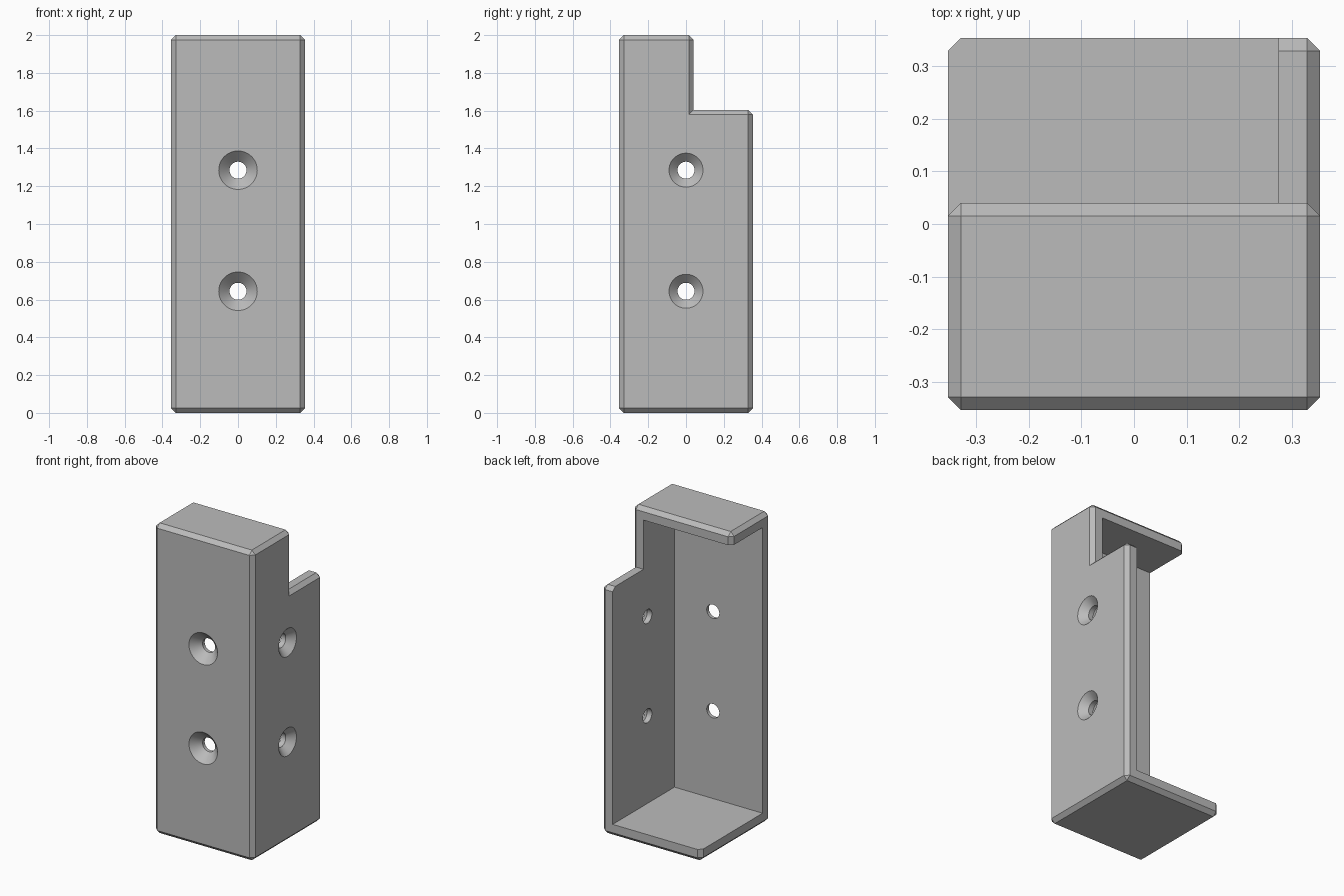
import bpy, bmesh, math
from mathutils import Vector, Matrix

cube = bpy.data.objects.get("Cube")
if cube:
    bpy.data.objects.remove(cube, do_unlink=True)

HALF = 0.354      # half width and depth
HEIGHT = 2.0
SHOULDER = 1.604  # top of the taller side wall's rear step
STEP_Y = 0.04     # rear edge of the top plate
WALL = 0.079
CHAMFER = 0.025

grey = bpy.data.materials.new("plain grey")
grey.use_nodes = True
colour = (0.5, 0.5, 0.5, 1)
grey.diffuse_color = colour
grey.node_tree.nodes["Principled BSDF"].inputs["Base Color"].default_value = colour


def new_object(name, bm):
    bmesh.ops.recalc_face_normals(bm, faces=bm.faces)
    mesh = bpy.data.meshes.new(name)
    bm.to_mesh(mesh)
    bm.free()
    mesh.materials.append(grey)
    obj = bpy.data.objects.new(name, mesh)
    bpy.context.collection.objects.link(obj)
    return obj


def box(name, low, high, chamfer=0):
    low, high = Vector(low), Vector(high)
    bm = bmesh.new()
    bmesh.ops.create_cube(bm, size=1)
    bmesh.ops.scale(bm, vec=high - low, verts=bm.verts)
    bmesh.ops.translate(bm, vec=(low + high) / 2, verts=bm.verts)
    if chamfer:
        bmesh.ops.bevel(bm, geom=bm.edges[:], offset=chamfer, segments=1,
                        profile=0.5, affect='EDGES')
    return new_object(name, bm)


def screw_cutter(name, head, shank, place):
    """Countersunk hole, lathed about z with the wall surface at z = 0."""
    over = 0.02
    profile = [(0, over), (head + over, over), (shank, shank - head),
               (shank, -0.2), (0, -0.2)]
    bm = bmesh.new()
    verts = [bm.verts.new((r, 0, z)) for r, z in profile]
    edges = [bm.edges.new(pair) for pair in zip(verts, verts[1:])]
    bmesh.ops.spin(bm, geom=verts + edges, cent=(0, 0, 0), axis=(0, 0, 1),
                   angle=math.tau, steps=64)
    bmesh.ops.remove_doubles(bm, verts=bm.verts, dist=0.0001)
    bm.transform(place)
    return new_object(name, bm)


def combine(target, tool, operation):
    tool.hide_render = True
    mod = target.modifiers.new(tool.name, 'BOOLEAN')
    mod.operation, mod.solver, mod.object = operation, 'EXACT', tool
    bpy.context.view_layer.objects.active = target
    bpy.ops.object.modifier_apply(modifier=mod.name)
    bpy.data.objects.remove(tool, do_unlink=True)


# Chamfered outer body: tall front block joined to a lower full-depth block
bracket = box("corner_bracket", (-HALF, -HALF, 0), (HALF, STEP_Y, HEIGHT), CHAMFER)
combine(bracket, box("rear_block", (-HALF, -HALF, 0), (HALF, HALF, SHOULDER), CHAMFER), 'UNION')

# Hollow, open towards the back and the -x side
inner = HALF - WALL
combine(bracket, box("hollow", (-1, -inner, WALL), (inner, 1, HEIGHT - WALL)), 'DIFFERENCE')

# Countersunk screw holes in the front and side walls
for z in (0.644, 1.285):
    front = Matrix.Translation((0, -HALF, z)) @ Matrix.Rotation(math.pi / 2, 4, 'X')
    side = Matrix.Translation((HALF, 0, z)) @ Matrix.Rotation(math.pi / 2, 4, 'Y')
    combine(bracket, screw_cutter("front_hole", 0.102, 0.045, front), 'DIFFERENCE')
    combine(bracket, screw_cutter("side_hole", 0.09, 0.045, side), 'DIFFERENCE')

# Tidy coplanar faces and smooth only the holes
bm = bmesh.new()
bm.from_mesh(bracket.data)
bmesh.ops.remove_doubles(bm, verts=bm.verts, dist=0.0001)
bmesh.ops.dissolve_limit(bm, angle_limit=math.radians(0.5), verts=bm.verts, edges=bm.edges)
bm.to_mesh(bracket.data)
bm.free()
bpy.ops.object.select_all(action='DESELECT')
bracket.select_set(True)
bpy.context.view_layer.objects.active = bracket
bpy.ops.object.shade_smooth_by_angle(angle=math.radians(25))
